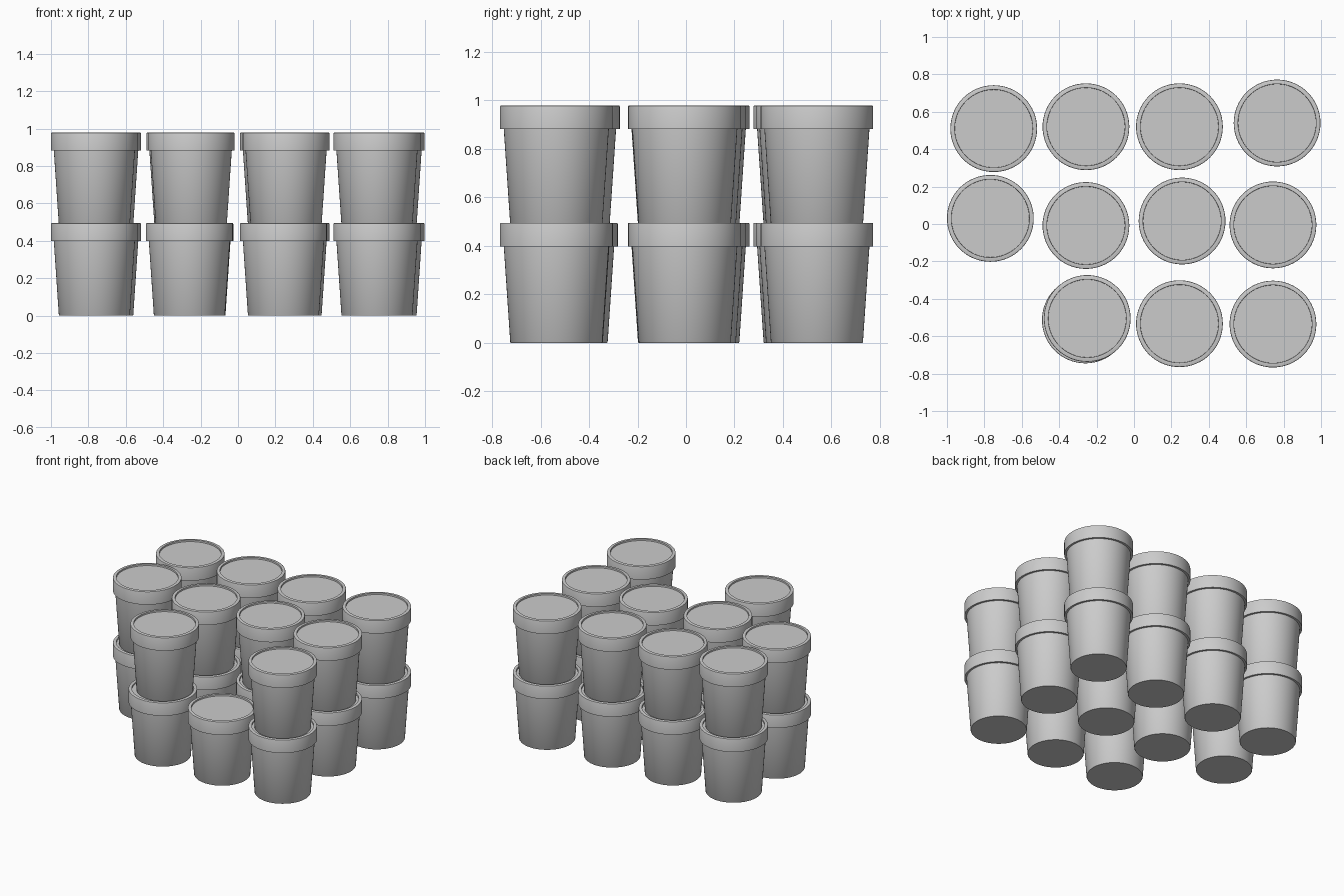
import bpy, bmesh, math

cube = bpy.data.objects.get("Cube")
if cube:
    bpy.data.objects.remove(cube, do_unlink=True)

SIDES = 64
CUP_STEP = 0.484  # each upper tub sits inside the recess of the lid below


def make_material(name, rgb):
    mat = bpy.data.materials.new(name)
    mat.use_nodes = True
    color = (*rgb, 1.0)
    mat.diffuse_color = color
    bsdf = next(n for n in mat.node_tree.nodes if n.type == 'BSDF_PRINCIPLED')
    bsdf.inputs["Base Color"].default_value = color
    return mat


def lathe(name, profile, mat, cap_start=False, cap_end=False):
    """Turn a (radius, height) profile around z, with optional flat end caps."""
    bm = bmesh.new()
    rings = []
    for r, z in profile:
        angles = (2 * math.pi * i / SIDES for i in range(SIDES))
        rings.append([bm.verts.new((r * math.cos(a), r * math.sin(a), z)) for a in angles])
    for low, high in zip(rings, rings[1:]):
        for i in range(SIDES):
            j = (i + 1) % SIDES
            bm.faces.new((low[i], low[j], high[j], high[i]))
    if cap_start:
        bm.faces.new(rings[0][::-1])
    if cap_end:
        bm.faces.new(rings[-1])
    for face in bm.faces:
        face.smooth = True
    mesh = bpy.data.meshes.new(name)
    bm.to_mesh(mesh)
    bm.free()
    mesh.set_sharp_from_angle(angle=math.radians(30))
    mesh.materials.append(mat)
    return mesh


grey = make_material("light grey", (0.6, 0.6, 0.6))

# Tapered tub body with a flat base
body = lathe("tub_body", [(0.188, 0), (0.19, 0.003), (0.217, 0.402)], grey, cap_start=True)

# Lid: underside lip, skirt, softened rim, shallow recessed top
lid = lathe("tub_lid", [(0.216, 0.398), (0.232, 0.398), (0.232, 0.489), (0.2305, 0.4935),
                        (0.227, 0.495), (0.209, 0.495), (0.208, 0.484)], grey, cap_end=True)


def add_tub(label, x, y, z):
    for part, mesh in (("body", body), ("lid", lid)):
        ob = bpy.data.objects.new(f"{label}_{part}", mesh)
        ob.location = (x, y, z)
        bpy.context.collection.objects.link(ob)


# Loosely aligned rows of tubs, back to front
rows = {
    "back": [(-0.75, 0.51), (-0.257, 0.52), (0.243, 0.52), (0.765, 0.54)],
    "middle": [(-0.768, 0.03), (-0.257, -0.008), (0.257, 0.016), (0.743, -0.005)],
    "front": [(-0.26, -0.513), (0.243, -0.533), (0.743, -0.535)],
}
for row, spots in rows.items():
    for n, (x, y) in enumerate(spots, 1):
        add_tub(f"lower_{row}_tub_{n}", x, y, 0)
        if row == "front" and n == 2:
            continue  # this stack is a single tub high
        if row == "front" and n == 1:
            x, y = x + 0.01, y + 0.008  # slightly shifted upper tub
        add_tub(f"upper_{row}_tub_{n}", x, y, CUP_STEP)
